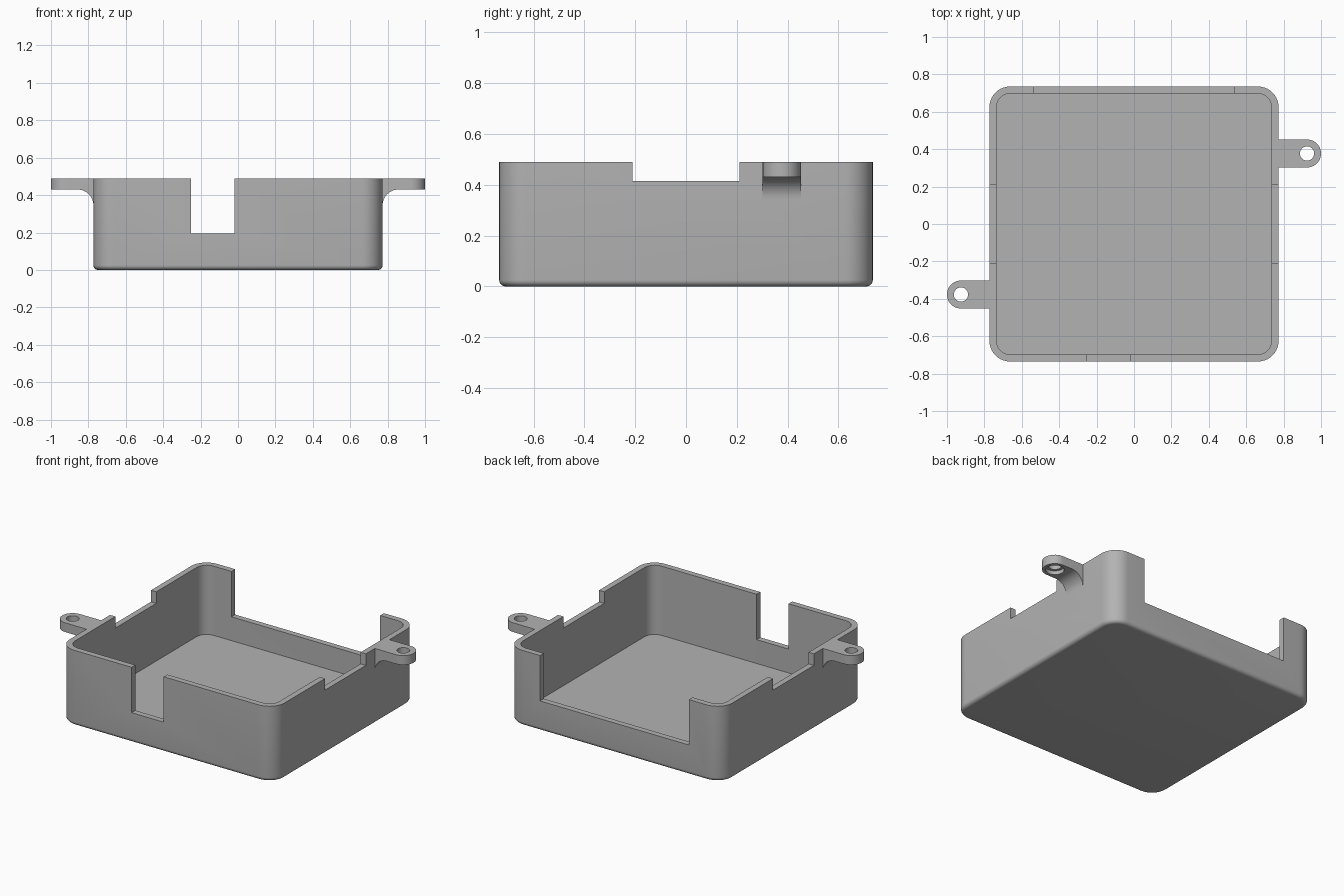
import bpy, bmesh, math
from math import cos, sin, pi

if "Cube" in bpy.data.objects:
    bpy.data.objects.remove(bpy.data.objects["Cube"])

grey = bpy.data.materials.new("mid grey")
grey.diffuse_color = (0.45, 0.45, 0.45, 1)
grey.use_nodes = True
grey.node_tree.nodes["Principled BSDF"].inputs["Base Color"].default_value = grey.diffuse_color

HX, HY, H = 0.773, 0.735, 0.49      # outer half sizes and height
WALL, FLOOR = 0.038, 0.04
CORNER, EDGE = 0.11, 0.025          # corner radius, bottom edge radius


def finish(name, bm):
    bmesh.ops.recalc_face_normals(bm, faces=bm.faces)
    me = bpy.data.meshes.new(name)
    bm.to_mesh(me)
    bm.free()
    ob = bpy.data.objects.new(name, me)
    bpy.context.collection.objects.link(ob)
    me.materials.append(grey)
    return ob


def rounded_rect(inset, n=10):
    r = CORNER - inset
    pts = []
    for q, (sx, sy) in enumerate(((1, 1), (-1, 1), (-1, -1), (1, -1))):
        for i in range(n + 1):
            a = (q + i / n) * pi / 2
            pts.append((sx * (HX - CORNER) + r * cos(a), sy * (HY - CORNER) + r * sin(a)))
    return pts


def extrude(name, pts, to_3d, lo, hi):
    bm = bmesh.new()
    rings = [[bm.verts.new(to_3d(u, v, d)) for u, v in pts] for d in (lo, hi)]
    bm.faces.new(rings[0])
    bm.faces.new(rings[1])
    for i in range(len(pts)):
        j = (i + 1) % len(pts)
        bm.faces.new((rings[0][i], rings[0][j], rings[1][j], rings[1][i]))
    return finish(name, bm)


def box(x0, x1, y0, y1, z0, z1):
    return extrude("cutter", [(x0, y0), (x1, y0), (x1, y1), (x0, y1)],
                   lambda u, v, d: (u, v, d), z0, z1)


def disc(x, y, r, z0, z1):
    pts = [(x + r * cos(2 * pi * i / 40), y + r * sin(2 * pi * i / 40)) for i in range(40)]
    return extrude("cutter", pts, lambda u, v, d: (u, v, d), z0, z1)


def boolean(ob, tool, op):
    m = ob.modifiers.new("cut", 'BOOLEAN')
    m.operation, m.solver, m.object = op, 'EXACT', tool
    bpy.context.view_layer.objects.active = ob
    bpy.ops.object.modifier_apply(modifier=m.name)
    bpy.data.objects.remove(tool)


def smooth(ob):
    bpy.ops.object.select_all(action='DESELECT')
    ob.select_set(True)
    bpy.context.view_layer.objects.active = ob
    bpy.ops.object.shade_smooth_by_angle(angle=math.radians(30))


# open tray: rings from the rounded bottom edge, over the rim, down to the floor
bm = bmesh.new()
levels = [(EDGE * (1 - sin(a)), EDGE * (1 - cos(a))) for a in (i * pi / 12 for i in range(7))]
levels += [(0, H), (WALL, H), (WALL, FLOOR)]
rings = [[bm.verts.new((x, y, z)) for x, y in rounded_rect(inset)] for inset, z in levels]
for a, b in zip(rings, rings[1:]):
    for i in range(len(a)):
        j = (i + 1) % len(a)
        bm.faces.new((a[i], a[j], b[j], b[i]))
bm.faces.new(rings[0])
bm.faces.new(rings[-1])
tray = finish("tray", bm)

# wall openings: front, back, left, right
for x0, x1, y0, y1, z in ((-0.25, -0.02, -0.9, -0.6, 0.195),
                          (-0.535, 0.535, 0.6, 0.9, 0.195),
                          (-0.9, -0.6, -0.21, 0.21, 0.415),
                          (0.6, 0.9, -0.21, 0.21, 0.415)):
    boolean(tray, box(x0, x1, y0, y1, z, 0.7), 'DIFFERENCE')
smooth(tray)

# screw tabs with a curved support underneath, one on each side
TY, TR, TX, TZ, FIL = 0.377, 0.075, 0.925, 0.43, 0.085
for name, turn in (("right_tab", 1), ("left_tab", -1)):
    profile = [(HX, H), (1.05, H), (1.05, TZ)]
    profile += [(HX + FIL - FIL * sin(a), TZ - FIL + FIL * cos(a))
                for a in (i * pi / 24 for i in range(13))]
    tab = extrude(name, profile, lambda u, v, d: (u, d, v), TY - 0.2, TY + 0.2)
    outline = [(0.6, TY - TR)]
    outline += [(TX + TR * cos(a), TY + TR * sin(a))
                for a in (-pi / 2 + i * pi / 20 for i in range(21))]
    outline.append((0.6, TY + TR))
    boolean(tab, extrude("cutter", outline, lambda u, v, d: (u, v, d), 0.2, 0.6), 'INTERSECT')
    # screw hole, wider from below
    boolean(tab, disc(TX, TY, 0.038, 0.2, 0.6), 'DIFFERENCE')
    boolean(tab, disc(TX, TY, 0.055, 0.2, 0.455), 'DIFFERENCE')
    for v in tab.data.vertices:
        v.co.x *= turn
        v.co.y *= turn
    smooth(tab)
